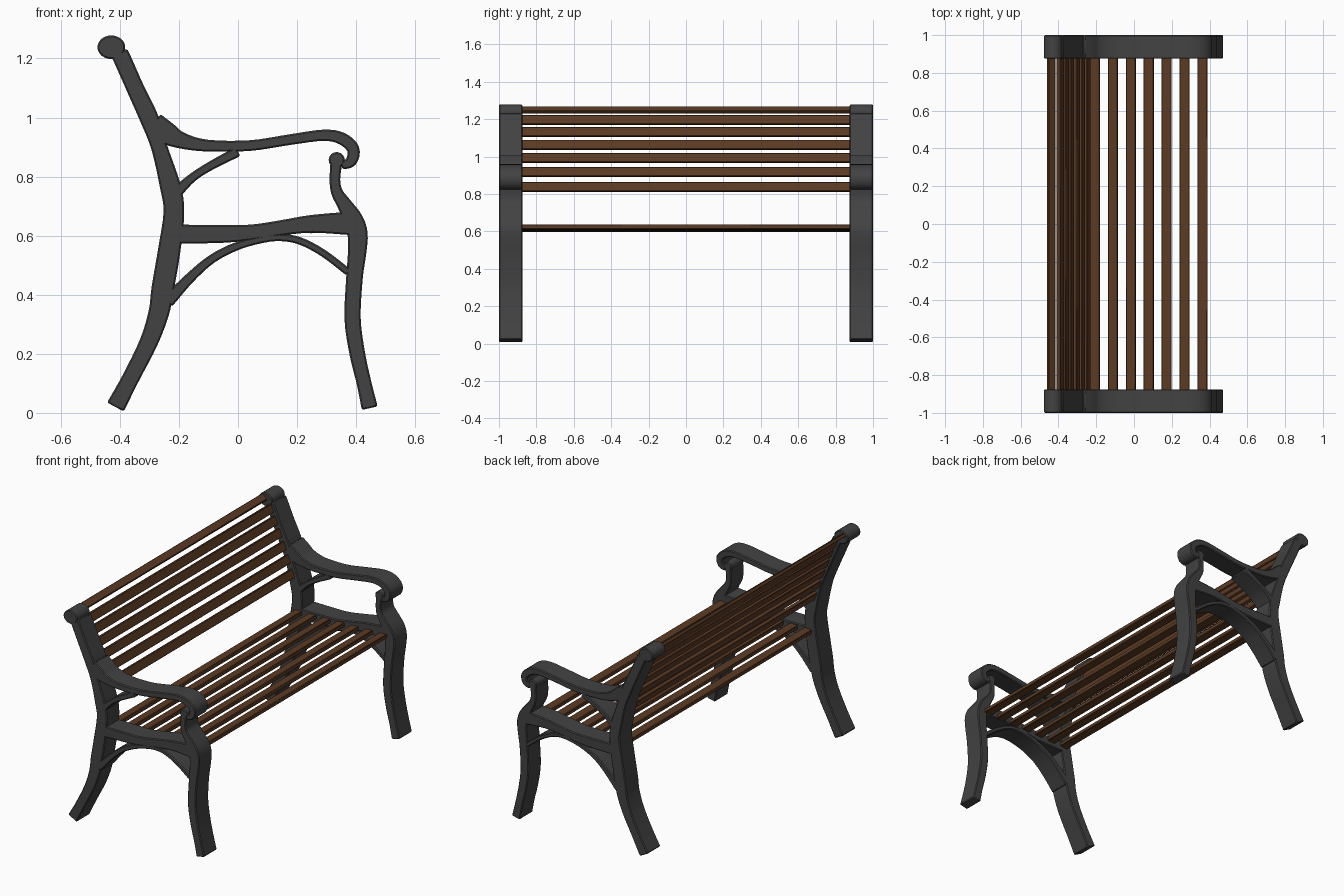
import bpy, bmesh, math
from mathutils import Vector

if "Cube" in bpy.data.objects:
    bpy.data.objects.remove(bpy.data.objects["Cube"])

def material(name, rgb):
    m = bpy.data.materials.new(name)
    m.diffuse_color = (*rgb, 1)
    m.use_nodes = True
    m.node_tree.nodes["Principled BSDF"].inputs["Base Color"].default_value = m.diffuse_color
    return m

IRON = material("dark iron", (0.055, 0.055, 0.055))
WOOD = material("brown wood", (0.105, 0.043, 0.018))
Y0, Y1 = 0.875, 1.0          # depth of each iron end frame

def finish(name, bm, mat, mirror=False, bevel=0.005):
    bmesh.ops.recalc_face_normals(bm, faces=bm.faces)
    me = bpy.data.meshes.new(name)
    bm.to_mesh(me)
    bm.free()
    ob = bpy.data.objects.new(name, me)
    bpy.context.collection.objects.link(ob)
    me.materials.append(mat)
    bpy.ops.object.select_all(action='DESELECT')
    ob.select_set(True)
    bpy.context.view_layer.objects.active = ob
    bpy.ops.object.shade_smooth_by_angle(angle=math.radians(35))
    b = ob.modifiers.new("soft edges", 'BEVEL')
    b.width, b.segments, b.limit_method = bevel, 1, 'ANGLE'
    b.angle_limit = math.radians(50)
    if mirror:
        m = ob.modifiers.new("other end", 'MIRROR')
        m.use_axis = (False, True, False)
    return ob

def smooth_path(pts, steps=4):
    """Catmull-Rom through (x, z, width) points."""
    p = [Vector(q) for q in pts]
    p = [2 * p[0] - p[1]] + p + [2 * p[-1] - p[-2]]
    out = []
    for i in range(1, len(p) - 2):
        a, b, c, d = p[i - 1:i + 3]
        for s in range(steps):
            t = s / steps
            out.append(0.5 * (2 * b + (c - a) * t + (2 * a - 5 * b + 4 * c - d) * t * t
                              + (3 * b - a - 3 * c + d) * t ** 3))
    return out + [p[-2]]

def ribbon(name, pts):
    """Flat iron bar of varying width following a path in the xz plane."""
    path = smooth_path(pts)
    bm = bmesh.new()
    rings = []
    for i, q in enumerate(path):
        t = path[min(i + 1, len(path) - 1)] - path[max(i - 1, 0)]
        n = Vector((-t.y, t.x)).normalized() * q.z / 2
        rings.append([bm.verts.new((q.x + s * n.x, y, q.y + s * n.y))
                      for s, y in ((1, Y0), (-1, Y0), (-1, Y1), (1, Y1))])
    for a, b in zip(rings, rings[1:]):
        for k in range(4):
            j = (k + 1) % 4
            bm.faces.new((a[k], a[j], b[j], b[k]))
    bm.faces.new(rings[0])
    bm.faces.new(rings[-1])
    finish(name, bm, IRON, mirror=True)

def disc(name, x, z, rx, rz):
    """Rounded scroll end."""
    bm = bmesh.new()
    bmesh.ops.create_cone(bm, cap_ends=True, segments=24, radius1=1, radius2=1, depth=Y1 - Y0)
    for v in bm.verts:
        v.co = Vector((x + rx * v.co.x, (Y0 + Y1) / 2 + v.co.z, z + rz * v.co.y))
    finish(name, bm, IRON, mirror=True)

def slat(name, x, z, length, thick, lean):
    """Wooden slat; lean is the angle of its wide side from vertical, towards -x."""
    u = Vector((-math.sin(lean), 0, math.cos(lean))) * length
    v = Vector((math.cos(lean), 0, math.sin(lean))) * thick
    bm = bmesh.new()
    bmesh.ops.create_cube(bm, size=1)
    for w in bm.verts:
        w.co = Vector((x, w.co.y * 1.77, z)) + u * w.co.z + v * w.co.x
    finish(name, bm, WOOD, bevel=0.003)

# iron end frames
ribbon("back_post", [(-.415, .02, .064), (-.362, .12, .058), (-.302, .24, .062), (-.268, .34, .07),
                     (-.255, .42, .076), (-.233, .55, .076), (-.217, .68, .07), (-.23, .77, .07),
                     (-.267, .9, .055), (-.302, 1.0, .064), (-.346, 1.095, .06), (-.388, 1.19, .06),
                     (-.402, 1.22, .06)])
disc("post_scroll", -.429, 1.238, .047, .04)
ribbon("front_leg", [(.446, .016, .055), (.427, .1, .05), (.404, .2, .053), (.388, .318, .055),
                     (.394, .453, .056), (.403, .54, .062), (.405, .605, .068), (.39, .655, .066),
                     (.36, .706, .05), (.335, .747, .04), (.328, .79, .036), (.333, .85, .04)])
disc("leg_knob", .334, .856, .027, .027)
ribbon("armrest", [(-.285, .985, .07), (-.24, .947, .075), (-.19, .922, .055), (-.105, .905, .04),
                   (.04, .905, .036), (.175, .925, .036), (.29, .94, .038), (.353, .928, .042),
                   (.39, .893, .042), (.383, .852, .038), (.35, .836, .026)])
ribbon("seat_rail", [(-.215, .605, .065), (-.05, .606, .06), (.05, .612, .052), (.15, .627, .052),
                     (.25, .64, .06), (.385, .642, .08)])
ribbon("arm_bracket", [(-.21, .745, .04), (-.154, .797, .03), (-.09, .838, .03), (.0, .885, .035)])
ribbon("seat_arch", [(-.24, .375, .045), (-.165, .455, .035), (-.09, .52, .03), (-.01, .562, .028),
                     (.07, .585, .025), (.14, .594, .025), (.21, .582, .025), (.29, .54, .025),
                     (.375, .475, .025)])

# seat slats
for i in range(7):
    slat(f"seat_slat_{i + 1}", -.207 + i * .095, .612 + .002 * i, .052, .025,
         math.radians(-86))

# back slats
for i, (x, z) in enumerate([(-.25, .837), (-.277, .917), (-.305, .992), (-.335, 1.062),
                            (-.363, 1.131), (-.391, 1.195)]):
    slat(f"back_slat_{i + 1}", x, z, .052, .022, math.radians(21))
slat("top_slat", -.439, 1.25, .044, .02, math.radians(56))
